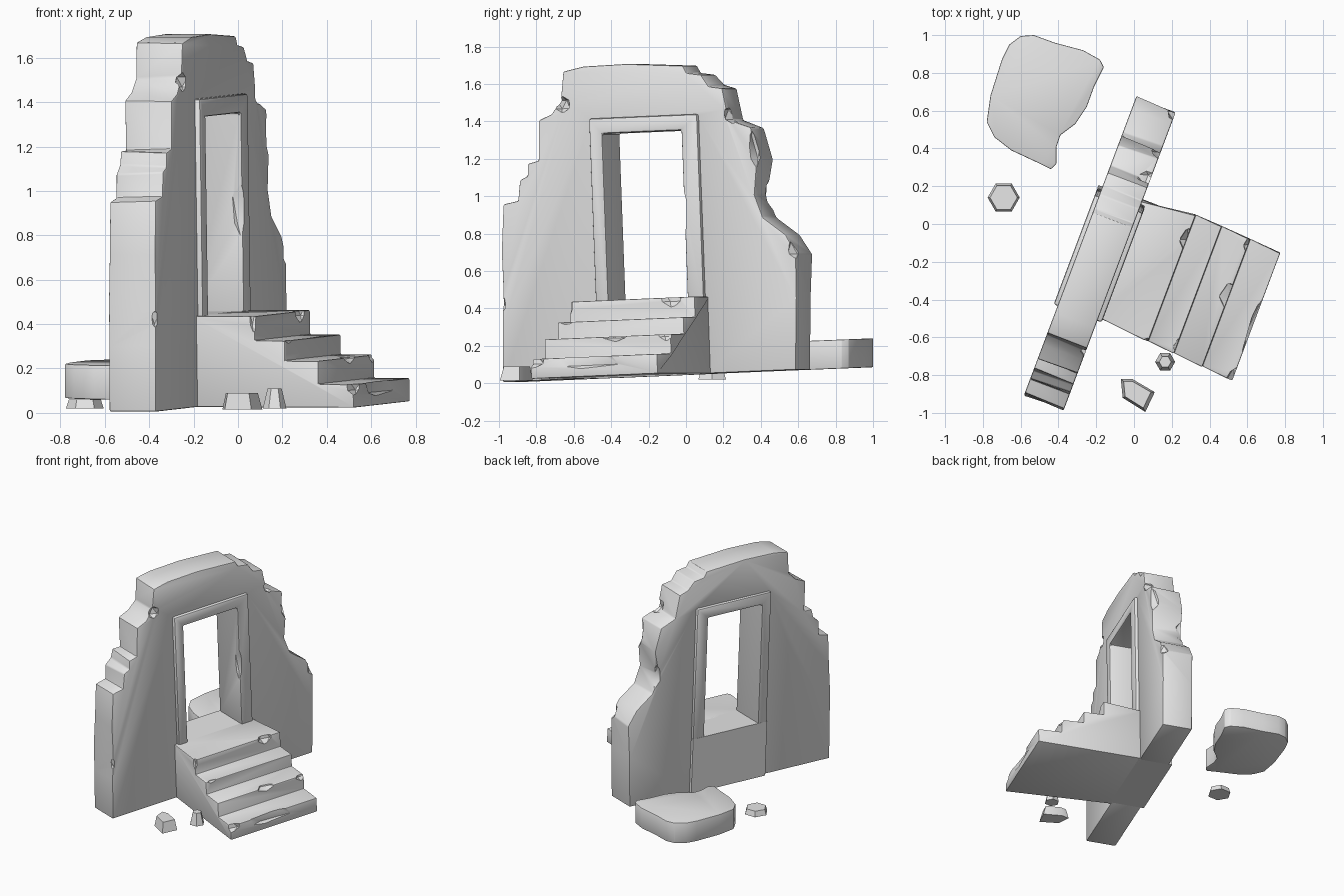
import bpy, bmesh, math, random
from mathutils import Matrix, Vector

random.seed(4)
if "Cube" in bpy.data.objects:
    bpy.data.objects.remove(bpy.data.objects["Cube"], do_unlink=True)

stone = bpy.data.materials.new("pale_grey_stone")
stone.use_nodes = True
stone.diffuse_color = (0.8, 0.8, 0.8, 1)
stone.node_tree.nodes["Principled BSDF"].inputs["Base Color"].default_value = (0.8, 0.8, 0.8, 1)

# Ruin frame: x runs along the wall, -y points to the stairs, slightly tilted
RUIN = (Matrix.Translation((-0.37, -0.98, 0.005))
        @ Matrix.Rotation(math.atan2(0.936, 0.352), 4, 'Z')
        @ Matrix.Rotation(-0.04, 4, 'Y'))


def apply(obj, mod):
    bpy.ops.object.select_all(action='DESELECT')
    obj.select_set(True)
    bpy.context.view_layer.objects.active = obj
    bpy.ops.object.modifier_apply(modifier=mod.name)


def prism(name, ring_a, ring_b, matrix=Matrix(), bevel=0.0):
    """Solid joining two matching outlines."""
    bm = bmesh.new()
    a = [bm.verts.new(p) for p in ring_a]
    b = [bm.verts.new(p) for p in ring_b]
    bm.faces.new(a)
    bm.faces.new(b)
    for i in range(len(a)):
        j = (i + 1) % len(a)
        bm.faces.new((a[i], a[j], b[j], b[i]))
    bmesh.ops.recalc_face_normals(bm, faces=bm.faces)
    mesh = bpy.data.meshes.new(name)
    bm.to_mesh(mesh)
    bm.free()
    mesh.transform(matrix)
    mesh.materials.append(stone)
    obj = bpy.data.objects.new(name, mesh)
    bpy.context.collection.objects.link(obj)
    if bevel:
        mod = obj.modifiers.new("worn_edges", 'BEVEL')
        mod.width = bevel
        mod.segments = 2
        mod.limit_method = 'ANGLE'
        apply(obj, mod)
    return obj


def extrude_profile(name, outline, y0, y1, bevel, jitter=0.0):
    """Outline in wall (x, z), extruded through the wall thickness."""
    back = []
    for x, z in outline:
        loose = jitter if z > 0.05 and not 0.5 < x < 1.2 else 0
        back.append((x + random.uniform(-loose, loose), y1,
                     z + random.uniform(-loose, loose)))
    return prism(name, [(x, y0, z) for x, z in outline], back, RUIN, bevel)


def chip(obj, spots):
    """Break angular lumps out of the edges."""
    for pos, size in spots:
        bpy.ops.mesh.primitive_ico_sphere_add(subdivisions=1, radius=1)
        cutter = bpy.context.object
        cutter.name = "chip_cutter"
        cutter.hide_render = True
        cutter.data.transform(RUIN @ Matrix.Translation(pos) @ Matrix.Diagonal((*size, 1)))
        mod = obj.modifiers.new("chip", 'BOOLEAN')
        mod.operation = 'DIFFERENCE'
        mod.solver = 'EXACT'
        mod.object = cutter
        apply(obj, mod)
        bpy.data.objects.remove(cutter, do_unlink=True)


# Broken wall with a door gap open to the base
left_edge = [(0, 0), (0.01, 0.3), (0.022, 0.5), (0.02, 0.7), (0.04, 0.95), (0.125, 0.965),
             (0.14, 1.075), (0.185, 1.095), (0.187, 1.16), (0.25, 1.175), (0.26, 1.39),
             (0.335, 1.42), (0.39, 1.495), (0.41, 1.645)]
crest = [(0.527, 1.668), (0.773, 1.672), (1.094, 1.65), (1.115, 1.61), (1.196, 1.597),
         (1.238, 1.533)]
right_edge = [(1.315, 1.52), (1.345, 1.35), (1.47, 1.305), (1.5, 1.142), (1.477, 0.943),
              (1.52, 0.82), (1.645, 0.725), (1.7, 0.623), (1.695, 0.383), (1.675, 0)]
gap = [(1.165, 0), (1.165, 1.375), (0.565, 1.375), (0.565, 0)]
wall = extrude_profile("broken_wall", left_edge + crest + right_edge + gap,
                       0, 0.225, 0.008, 0.012)
chip(wall, [((0, -0.01, 0.42), (0.04, 0.04, 0.06)),
            ((0.4, -0.01, 1.47), (0.05, 0.05, 0.05)),
            ((1.37, 0.02, 1.38), (0.06, 0.07, 0.06)),
            ((1.5, -0.02, 1.2), (0.05, 0.08, 0.14)),
            ((1.71, -0.01, 0.65), (0.06, 0.06, 0.07)),
            ((1.5, 0.23, 0.95), (0.05, 0.07, 0.1))])

# Door frame and the threshold block below it
frame = extrude_profile("door_frame", [(0.555, 0.40), (0.555, 1.388), (1.175, 1.388),
                                       (1.175, 0.40), (1.08, 0.40), (1.08, 1.305),
                                       (0.63, 1.305), (0.63, 0.40)], -0.025, 0.247, 0.012)
chip(frame, [((1.075, -0.02, 0.87), (0.025, 0.05, 0.14))])
extrude_profile("threshold", [(0.555, 0), (0.555, 0.41), (1.175, 0.41), (1.175, 0)],
                -0.01, 0.247, 0)

# Four stairs, side profile as (distance from wall, height)
steps = [(0.29, 0.41), (0.44, 0.30), (0.605, 0.21), (0.78, 0.105)]
side = [(-0.02, 0), (-0.02, steps[0][1])]
for i, (reach, top) in enumerate(steps):
    below = steps[i + 1][1] if i < 3 else 0
    side += [(reach, top), (reach, below)]
stairs = prism("stairs",
               [(0.535 - 0.1 * n, -n, z) for n, z in side],
               [(min(1.19 + 0.11 * n, 1.25 - 0.09 * n), -n, z) for n, z in side],
               RUIN, 0.006)
chip(stairs, [((1.09, -0.3, 0.42), (0.07, 0.05, 0.07)),
              ((0.88, -0.61, 0.22), (0.08, 0.06, 0.04)),
              ((0.54, -0.45, 0.31), (0.05, 0.03, 0.03)),
              ((0.46, -0.79, 0.10), (0.09, 0.05, 0.05)),
              ((0.78, -0.81, 0.09), (0.24, 0.06, 0.07)),
              ((1.17, -0.61, 0.22), (0.05, 0.03, 0.05)),
              ((0.5, -0.29, 0.41), (0.03, 0.03, 0.09))])

# Fallen slab with a rounded outline
slab_outline = [(-.60, .995), (-.53, 1.0), (-.42, .96), (-.27, .92), (-.18, .87), (-.16, .83),
                (-.21, .73), (-.25, .62), (-.31, .53), (-.39, .47), (-.41, .41), (-.41, .32),
                (-.44, .29), (-.50, .32), (-.65, .39), (-.74, .46), (-.78, .54), (-.76, .68),
                (-.70, .87), (-.66, .95)]
prism("fallen_slab", [(x, y, 0.045 + 0.04 * y) for x, y in slab_outline],
      [(x, y, 0.2 + 0.04 * y) for x, y in slab_outline], bevel=0.006)


# Loose stones
def stone_lump(name, outline, z0, z1, taper):
    mid = sum((Vector(p) for p in outline), Vector((0, 0))) / len(outline)
    top = [mid + (Vector(p) - mid) * taper for p in outline]
    prism(name, [(x, y, z0) for x, y in outline], [(p.x, p.y, z1) for p in top])


def hexagon(cx, cy, r):
    return [(cx + r * math.cos(i * math.pi / 3), cy + r * math.sin(i * math.pi / 3))
            for i in range(6)]


stone_lump("front_stone", [(-.07, -.82), (-.01, -.82), (.11, -.89), (.06, -.995), (-.06, -.92)],
           0.015, 0.09, 0.8)
stone_lump("small_stone", hexagon(0.165, -0.73, 0.053), 0.02, 0.11, 0.6)
stone_lump("rear_stone", hexagon(-0.69, 0.14, 0.085), 0.02, 0.06, 0.85)

# Soft shading with crisp edges
bpy.ops.object.select_all(action='DESELECT')
for obj in bpy.context.scene.objects:
    if obj.type == 'MESH':
        obj.select_set(True)
        bpy.context.view_layer.objects.active = obj
bpy.ops.object.shade_smooth_by_angle(angle=math.radians(30))
